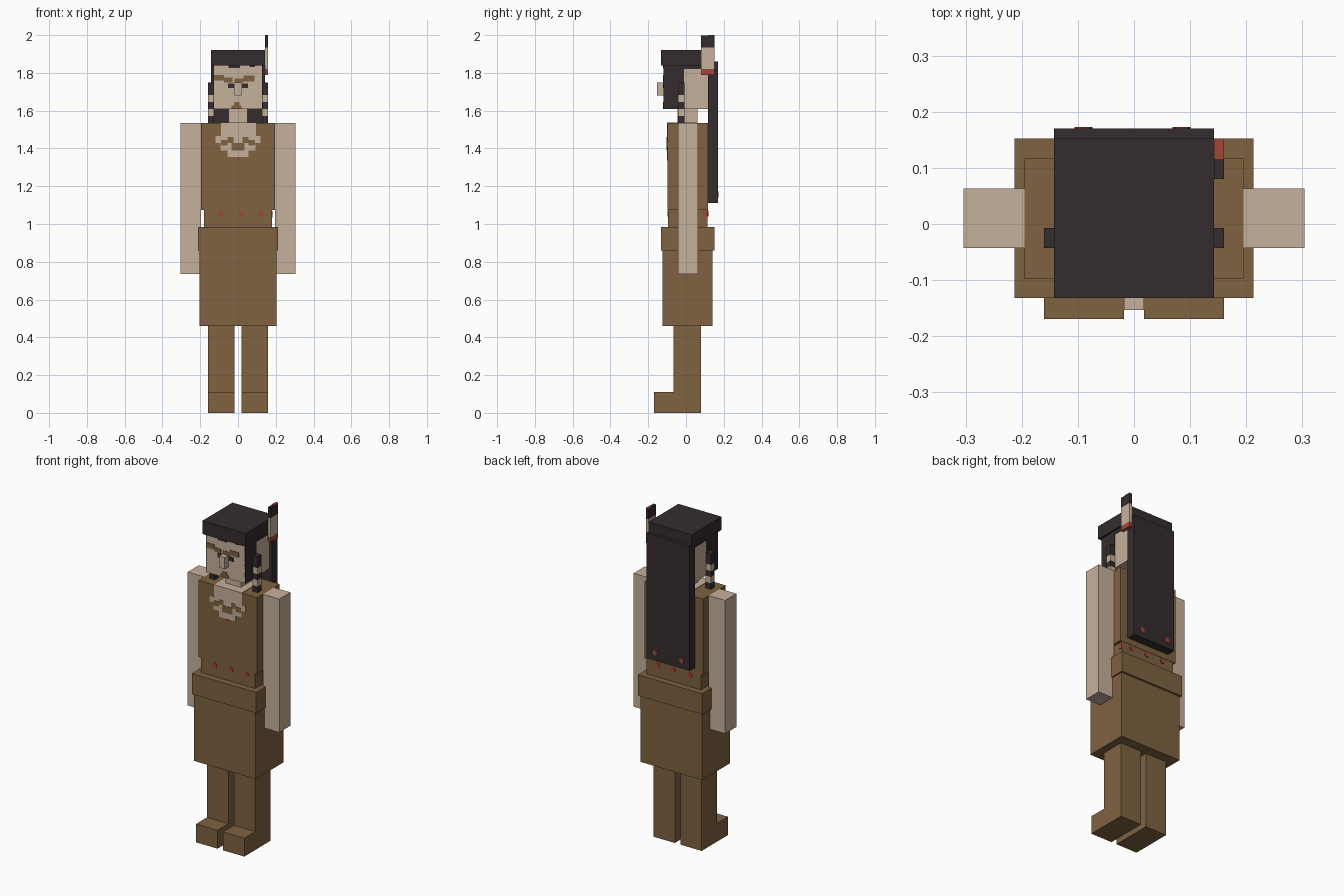
import bpy
import bmesh
import math
from mathutils import Matrix

cube = bpy.data.objects.get("Cube")
if cube:
    bpy.data.objects.remove(cube, do_unlink=True)


def material(name, rgb):
    linear = [((c / 255 + 0.055) / 1.055) ** 2.4 for c in rgb] + [1.0]
    mat = bpy.data.materials.new(name)
    mat.use_nodes = True
    mat.diffuse_color = linear
    bsdf = next(n for n in mat.node_tree.nodes if n.type == 'BSDF_PRINCIPLED')
    bsdf.inputs["Base Color"].default_value = linear
    return mat


BROWN = material("brown leather", (126, 98, 64))
SKIN = material("skin tan", (198, 177, 154))
DARK = material("dark hair", (53, 44, 46))
RED = material("bead red", (163, 72, 54))


def finish(name, bm, mat):
    mesh = bpy.data.meshes.new(name)
    bm.to_mesh(mesh)
    bm.free()
    mesh.materials.append(mat)
    obj = bpy.data.objects.new(name, mesh)
    bpy.context.collection.objects.link(obj)
    return obj


def boxes(name, mat, *extents):
    """One object made of boxes, each given as x0, x1, y0, y1, z0, z1."""
    bm = bmesh.new()
    for x0, x1, y0, y1, z0, z1 in extents:
        place = Matrix.Translation(((x0 + x1) / 2, (y0 + y1) / 2, (z0 + z1) / 2))
        size = Matrix.Diagonal((x1 - x0, y1 - y0, z1 - z0, 1))
        bmesh.ops.create_cube(bm, size=1, matrix=place @ size)
    return finish(name, bm, mat)


def front_plates(name, mat, y, *rects, lift=0.003):
    """Thin painted plates on a front face; each rect is x0, x1, z0, z1."""
    return boxes(name, mat, *[(x0, x1, y - lift, y + 0.001, z0, z1)
                              for x0, x1, z0, z1 in rects])


def beads(name, y, z, xs, radius=0.016):
    """Thin round dots facing along y."""
    bm = bmesh.new()
    turn = Matrix.Rotation(math.pi / 2, 4, 'X')
    for x in xs:
        bmesh.ops.create_cone(bm, cap_ends=True, segments=8, radius1=radius,
                              radius2=radius, depth=0.006,
                              matrix=Matrix.Translation((x, y, z)) @ turn)
    return finish(name, bm, RED)


def sided(s, x0, x1, *rest):
    """Mirror an x range to the given side."""
    return (min(s * x0, s * x1), max(s * x0, s * x1), *rest)


# Clothes and trunk
boxes("skirt", BROWN, (-0.205, 0.205, -0.125, 0.14, 0.46, 0.86))
boxes("belt", BROWN, (-0.213, 0.213, -0.132, 0.152, 0.86, 0.985))
boxes("waist", BROWN, (-0.18, 0.18, -0.095, 0.115, 0.985, 1.075))
boxes("chest", BROWN, (-0.195, 0.195, -0.097, 0.117, 1.075, 1.535))

# Neck and head
boxes("neck", SKIN, (-0.05, 0.05, -0.045, 0.06, 1.535, 1.61))
boxes("head", SKIN, (-0.128, 0.128, -0.118, 0.117, 1.61, 1.85))
boxes("nose", SKIN, (-0.018, 0.018, -0.153, -0.118, 1.68, 1.75))

# Limbs, braids and side hair on both sides
for side, s in (("left", 1), ("right", -1)):
    boxes(side + "_foot", BROWN, sided(s, 0.018, 0.16, -0.169, 0.08, 0, 0.11))
    boxes(side + "_leg", BROWN, sided(s, 0.018, 0.16, -0.065, 0.08, 0.11, 0.46))
    boxes(side + "_arm", SKIN, sided(s, 0.195, 0.304, -0.043, 0.063, 0.735, 1.535))
    # Hair painted on the side of the head
    boxes(side + "_side_hair", DARK,
          sided(s, 0.126, 0.131, -0.118, -0.01, 1.61, 1.845),
          sided(s, 0.126, 0.131, -0.01, 0.117, 1.82, 1.845))
    # Banded braid
    for i, (z0, z1, mat) in enumerate(((1.535, 1.572, DARK), (1.572, 1.61, SKIN),
                                       (1.61, 1.645, DARK), (1.645, 1.682, SKIN),
                                       (1.682, 1.75, DARK))):
        boxes(f"{side}_braid_{i + 1}", mat,
              sided(s, 0.126, 0.16, -0.043, -0.007, z0, z1))

# Hair
boxes("hair_cap", DARK, (-0.143, 0.143, -0.132, 0.152, 1.84, 1.92))
boxes("back_hair", DARK, (-0.143, 0.143, 0.117, 0.17, 1.11, 1.86))
front_plates("hairline", DARK, -0.118, (-0.05, 0.01, 1.825, 1.845),
             (0.06, 0.09, 1.83, 1.845))

# Feather
boxes("feather_tip", DARK, (0.143, 0.16, 0.08, 0.152, 1.935, 1.998))
boxes("feather_top_edge", RED, (0.143, 0.16, 0.116, 0.152, 1.997, 2.0))
boxes("feather_middle", SKIN, (0.143, 0.16, 0.08, 0.152, 1.82, 1.935))
boxes("feather_base", RED, (0.143, 0.16, 0.08, 0.152, 1.79, 1.82))

# Painted face
front_plates("eyebrows", BROWN, -0.118,
             (-0.128, -0.075, 1.76, 1.79), (-0.075, -0.03, 1.75, 1.775),
             (0.028, 0.088, 1.755, 1.785), (-0.018, 0.028, 1.75, 1.77))
front_plates("eyes", DARK, -0.118,
             (-0.052, -0.022, 1.72, 1.745), (0.022, 0.052, 1.72, 1.745))
front_plates("mouth", BROWN, -0.118,
             (-0.035, 0.018, 1.61, 1.628), (-0.02, 0.008, 1.628, 1.645))

# Open neckline with a necklace pattern
front_plates("neckline", SKIN, -0.097,
             (-0.09, 0.095, 1.465, 1.535), (-0.12, 0.12, 1.43, 1.465),
             (-0.092, 0.092, 1.39, 1.43), (-0.055, 0.055, 1.355, 1.39))
front_plates("necklace", BROWN, -0.097,
             (-0.055, -0.025, 1.43, 1.46), (0.025, 0.055, 1.43, 1.46),
             (-0.09, -0.055, 1.415, 1.445), (0.055, 0.09, 1.415, 1.445),
             (-0.035, 0.035, 1.39, 1.43), lift=0.005)
boxes("neckline_top", SKIN, (-0.09, 0.095, -0.1, 0.06, 1.534, 1.538))

# Beads
beads("chest_bead", -0.097, 1.345, [0], 0.01)
beads("front_waist_beads", -0.095, 1.055, [-0.09, 0.02, 0.122])
beads("back_waist_beads", 0.115, 1.055, [-0.105, 0.005, 0.11])
beads("hair_beads", 0.17, 1.157, [-0.09, 0.085])
boxes("side_bead", RED, (0.179, 0.183, 0.088, 0.112, 1.035, 1.068))
